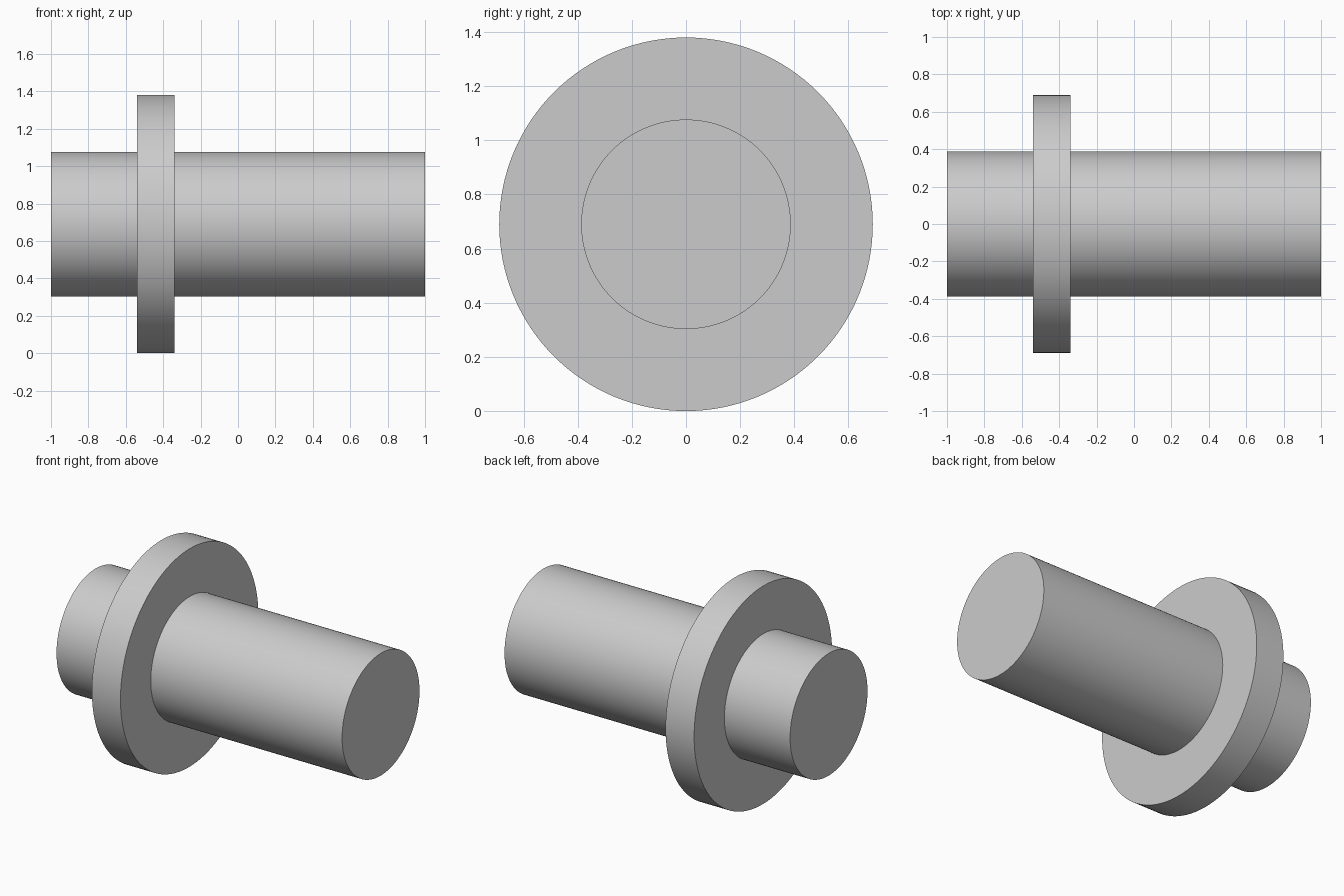
import bpy
import bmesh
import math
from mathutils import Matrix, Vector

cube = bpy.data.objects.get("Cube")
if cube:
    bpy.data.objects.remove(cube, do_unlink=True)

SEGMENTS = 128
SHAFT_R, FLANGE_R = 0.387, 0.69
FLANGE_START, FLANGE_END = -0.54, -0.34

# Plain grey metal
grey = bpy.data.materials.new("grey metal")
grey.use_nodes = True
colour = (0.6, 0.6, 0.6, 1)
grey.diffuse_color = colour
grey.node_tree.nodes["Principled BSDF"].inputs["Base Color"].default_value = colour

# Half section of the shaft with its collar: (position along x, radius)
profile = [
    (-1, SHAFT_R), (FLANGE_START, SHAFT_R),
    (FLANGE_START, FLANGE_R), (FLANGE_END, FLANGE_R),
    (FLANGE_END, SHAFT_R), (1, SHAFT_R),
]

# Turn the section about the x axis
bm = bmesh.new()
rings = []
for x, r in profile:
    ring = []
    for i in range(SEGMENTS):
        a = math.tau * i / SEGMENTS
        ring.append(bm.verts.new((x, r * math.cos(a), FLANGE_R + r * math.sin(a))))
    rings.append(ring)
for a, b in zip(rings, rings[1:]):
    for i in range(SEGMENTS):
        j = (i + 1) % SEGMENTS
        bm.faces.new((a[i], a[j], b[j], b[i]))

# Flat shaft ends
bm.faces.new(rings[0])
bm.faces.new(rings[-1])
bmesh.ops.recalc_face_normals(bm, faces=bm.faces[:])

mesh = bpy.data.meshes.new("flanged_shaft")
bm.to_mesh(mesh)
bm.free()
mesh.materials.append(grey)
shaft = bpy.data.objects.new("flanged_shaft", mesh)
bpy.context.collection.objects.link(shaft)

# Smooth round sides, crisp rims
bpy.ops.object.select_all(action="DESELECT")
shaft.select_set(True)
bpy.context.view_layer.objects.active = shaft
bpy.ops.object.shade_smooth_by_angle(angle=math.radians(30))
